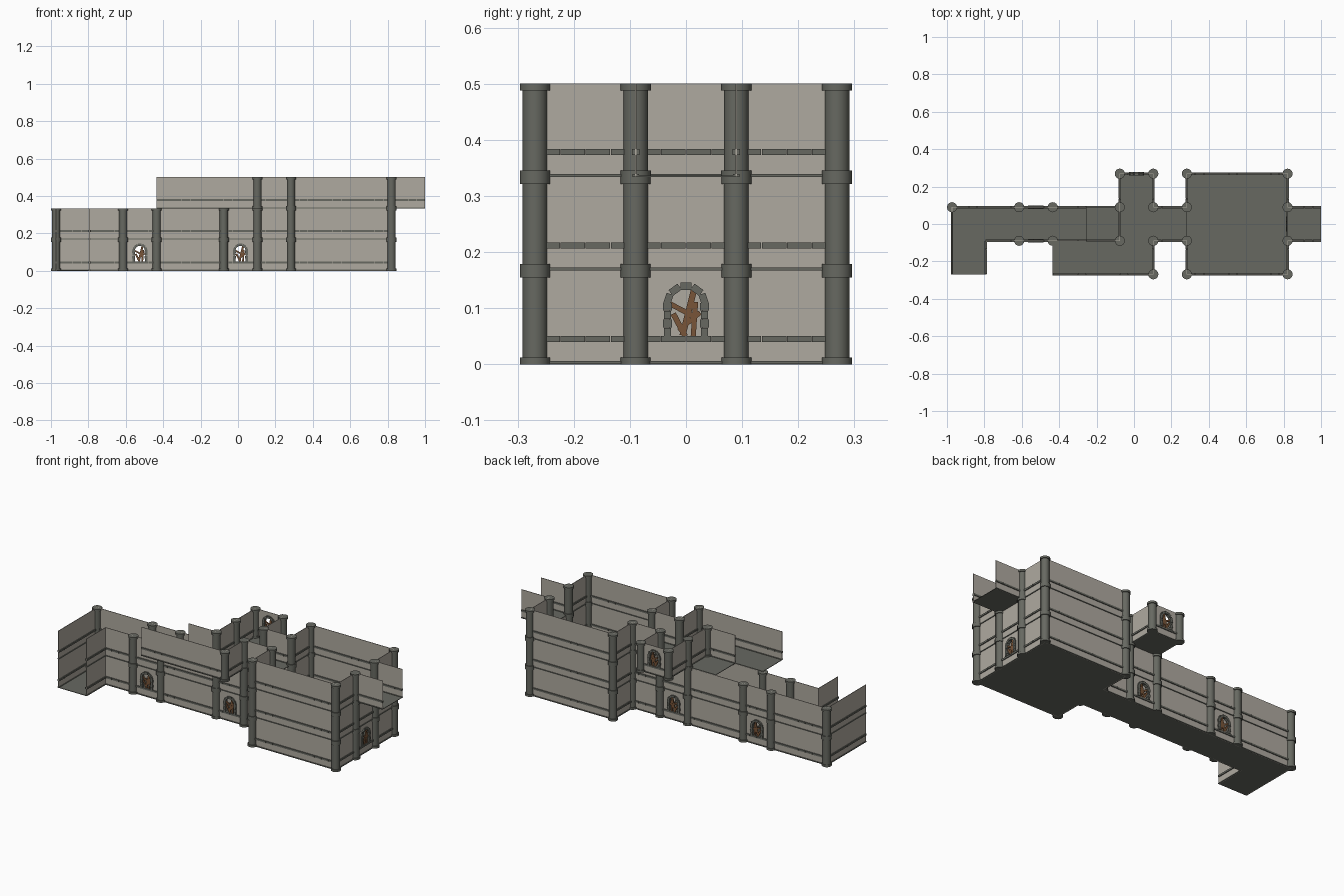
import bpy, bmesh, math
from mathutils import Matrix, Vector

if "Cube" in bpy.data.objects:
    bpy.data.objects.remove(bpy.data.objects["Cube"])

S = 0.1794                      # tile size
L = 0.5 / 3                     # storey height
X = lambda i: -0.973 + S * i    # grid lines
Y = lambda j: (j - 1.5) * S


def material(name, col):
    m = bpy.data.materials.new(name)
    m.diffuse_color = (*col, 1)
    m.use_nodes = True
    m.node_tree.nodes["Principled BSDF"].inputs["Base Color"].default_value = m.diffuse_color
    return m


PLASTER = material("beige plaster", (0.43, 0.40, 0.35))
STONE = material("dark grey stone", (0.135, 0.14, 0.12))
WOOD = material("brown wood", (0.19, 0.09, 0.04))

parts = {n: bmesh.new() for n in
         ("floor", "wall", "ledge", "pillar", "window_stones", "window_planks")}


def box(part, mat, centre, size, tilt=0.0):
    m = (mat @ Matrix.Translation(centre) @ Matrix.Rotation(tilt, 4, 'Y')
         @ Matrix.Diagonal((*size, 1)))
    bmesh.ops.create_cube(parts[part], size=1, matrix=m)


def panel(mat, pts, t=0.003):
    """Thin plaster sheet from an outline in the wall plane."""
    bm = parts["wall"]
    a = [bm.verts.new(mat @ Vector((u, -t / 2, z))) for u, z in pts]
    b = [bm.verts.new(mat @ Vector((u, t / 2, z))) for u, z in pts]
    bm.faces.new(a)
    bm.faces.new(b[::-1])
    for k in range(len(pts)):
        n = (k + 1) % len(pts)
        bm.faces.new((a[n], a[k], b[k], b[n]))


def window(mat):
    """Arched frame of stones with crooked boards."""
    zc, r = 0.106, 0.033
    for sx in (-1, 1):
        for k in range(4):
            w = 0.013 + 0.003 * (k % 2)
            box("window_stones", mat, (sx * r, 0, 0.0575 + 0.0150 * k), (w, 0.018, 0.0142))
    for k in range(5):
        a = math.radians(18 + 36 * k)
        box("window_stones", mat, (r * math.cos(a), 0, zc + r * math.sin(a)),
            (0.0195, 0.018, 0.013), math.pi / 2 - a)
    for u, z, ln, w, deg in ((0.004, 0.092, 0.084, 0.011, 14), (-0.012, 0.070, 0.046, 0.010, -28),
                             (0.015, 0.080, 0.062, 0.009, 4), (-0.010, 0.098, 0.052, 0.009, -62),
                             (0.006, 0.076, 0.050, 0.008, 50)):
        box("window_planks", mat, (u, 0, z), (w, 0.006, ln), math.radians(deg))


def wall(axis, line, tile, levels, win=None):
    """One tile of wall along an axis, with ledges, repeated on storeys."""
    for lv in levels:
        if axis == 'x':
            mat = Matrix.Translation((X(tile + 0.5), Y(line), L * lv))
        else:
            mat = (Matrix.Translation((X(line), Y(tile + 0.5), L * lv))
                   @ Matrix.Rotation(math.pi / 2, 4, 'Z'))
        h = S / 2
        if win == lv:
            arc = [(0.029 * math.cos(a), 0.106 + 0.029 * math.sin(a))
                   for a in [math.pi / 2 * k / 5 for k in range(6)]]
            arc[-1] = (0, arc[-1][1])
            half = [(h, 0), (0, 0), (0, 0.05), (0.029, 0.05)] + arc + [(0, L), (h, L)]
            panel(mat, half)
            panel(mat, [(-u, z) for u, z in half])
            window(mat)
        else:
            panel(mat, [(-h, 0), (h, 0), (h, L), (-h, L)])
        # ledge bricks and footing strip
        for k in range(4):
            u = (k - 1.5) * S / 4
            box("ledge", mat, (u, 0, 0.045), (S / 4 - 0.001, 0.013, 0.010))
        box("ledge", mat, (0, 0, 0.003), (S, 0.011, 0.005))


def pillar(i, j, levels):
    for lv in levels:
        for z0, z1, r in ((0, 0.012, 0.027), (0.012, L - 0.012, 0.022), (L - 0.012, L, 0.027)):
            m = Matrix.Translation((X(i), Y(j), L * lv + (z0 + z1) / 2))
            bmesh.ops.create_cone(parts["pillar"], cap_ends=True, segments=16,
                                  radius1=r, radius2=r, depth=z1 - z0, matrix=m)


def floor(i0, i1, j0, j1, lv):
    box("floor", Matrix(), ((X(i0) + X(i1)) / 2, (Y(j0) + Y(j1)) / 2, L * lv + 0.0015),
        (X(i1) - X(i0), Y(j1) - Y(j0), 0.003))


LOW, ALL, TOP = (0, 1), (0, 1, 2), (2,)

# ground corridor with its side branch
floor(0, 7, 1, 2, 0)
floor(0, 1, 0, 1, 0)
for i in range(7):
    w = 0 if i in (2, 5) else None
    wall('x', 2, i, LOW, w)
    if i:
        wall('x', 1, i, LOW, w)
wall('y', 0, 0, LOW)
wall('y', 0, 1, LOW)
wall('y', 1, 0, LOW)

# large three storey room
floor(7, 10, 0, 3, 0)
for i in (7, 8, 9):
    wall('x', 0, i, ALL)
    wall('x', 3, i, ALL)
for line in (7, 10):
    wall('y', line, 0, ALL)
    wall('y', line, 2, ALL)
wall('y', 10, 1, LOW, 0)

# upper passages
floor(3, 6, 0, 1, 2)
floor(4, 7, 1, 2, 2)
floor(5, 6, 2, 3, 2)
floor(10, 11, 1, 2, 2)
for i in (3, 4, 5):
    wall('x', 0, i, TOP)
for line, i in ((1, 4), (1, 6), (2, 6), (1, 10), (2, 10)):
    wall('x', line, i, TOP)
wall('x', 3, 5, TOP, 2)
for line, j in ((5, 1), (5, 2), (6, 0), (6, 2)):
    wall('y', line, j, TOP)

# pillars
pillar(0, 2, LOW)
for j in (1, 2):
    for i in (2, 3):
        pillar(i, j, LOW)
    for i in (5, 6):
        pillar(i, j, ALL)
for j in range(4):
    pillar(7, j, ALL)
    pillar(10, j, ALL)
for i, j in ((5, 3), (6, 3), (6, 0)):
    pillar(i, j, TOP)

# turn each part into an object
for name, bm in parts.items():
    bmesh.ops.recalc_face_normals(bm, faces=bm.faces)
    me = bpy.data.meshes.new(name)
    bm.to_mesh(me)
    bm.free()
    ob = bpy.data.objects.new(name, me)
    bpy.context.collection.objects.link(ob)
    me.materials.append({"wall": PLASTER, "window_planks": WOOD}.get(name, STONE))
    if name == "pillar":
        bpy.context.view_layer.objects.active = ob
        ob.select_set(True)
        bpy.ops.object.shade_smooth_by_angle(angle=math.radians(35))
        ob.select_set(False)
